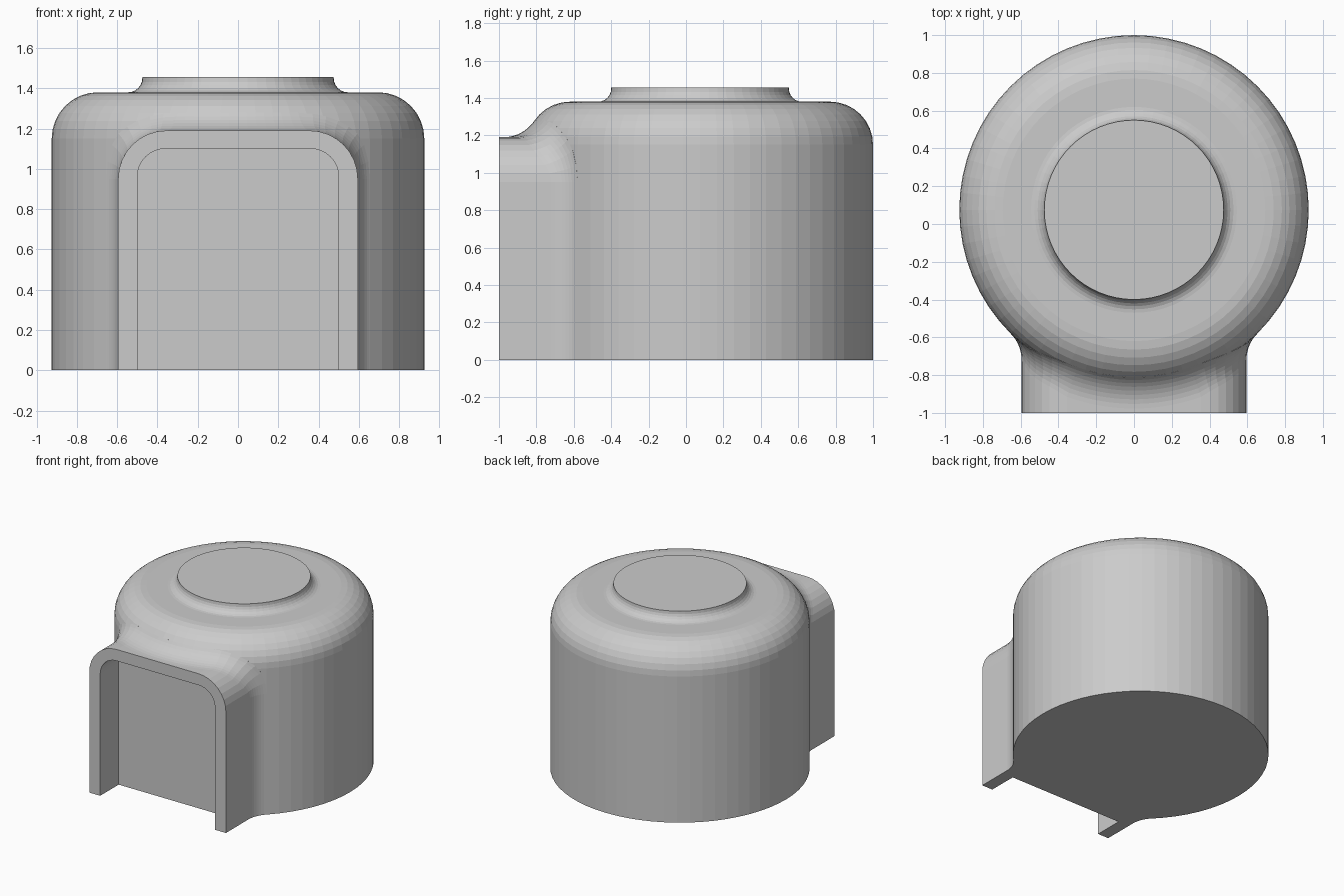
import bpy, bmesh
from math import sin, cos, pi, sqrt
from mathutils import Vector

if "Cube" in bpy.data.objects:
    bpy.data.objects.remove(bpy.data.objects["Cube"])

CY = 0.075                  # body axis position in y
R, H, EDGE = 0.925, 1.38, 0.23   # body radius, shoulder height, rounded edge
BLEND = 0.2                 # blend radius between body and porch


def loft(name, rings):
    """Closed solid through a list of equally long point loops."""
    bm = bmesh.new()
    loops = [[bm.verts.new(p) for p in ring] for ring in rings]
    n = len(loops[0])
    for a, b in zip(loops, loops[1:]):
        for i in range(n):
            j = (i + 1) % n
            bm.faces.new((a[i], a[j], b[j], b[i]))
    bm.faces.new(loops[0])
    bm.faces.new(loops[-1])
    bmesh.ops.recalc_face_normals(bm, faces=bm.faces)
    mesh = bpy.data.meshes.new(name)
    bm.to_mesh(mesh)
    bm.free()
    ob = bpy.data.objects.new(name, mesh)
    bpy.context.collection.objects.link(ob)
    return ob


def arch(w, h, r, base=0.0, flat=14, seg=8):
    """Round-cornered doorway outline as (x, z, normal x, normal z)."""
    pts = [(w, base, 1, 0)]
    for i in range(seg + 1):
        a = pi / 2 * i / seg
        pts.append((w - r + r * cos(a), h - r + r * sin(a), cos(a), sin(a)))
    for i in range(1, flat):
        pts.append(((w - r) * (1 - 2 * i / flat), h, 0, 1))
    for i in range(seg + 1):
        a = pi / 2 * (1 + i / seg)
        pts.append((-w + r + r * cos(a), h - r + r * sin(a), cos(a), sin(a)))
    pts.append((-w, base, -1, 0))
    return pts


def boolean(ob, other, op):
    mod = ob.modifiers.new(op, 'BOOLEAN')
    mod.object, mod.operation, mod.solver = other, op, 'EXACT'
    bpy.context.view_layer.objects.active = ob
    bpy.ops.object.modifier_apply(modifier=mod.name)
    bpy.data.objects.remove(other)


# Round body with soft shoulder and raised lid disc
profile = [(R, 0)]
for i in range(9):
    a = pi / 2 * i / 8
    profile.append((R - EDGE + EDGE * cos(a), H - EDGE + EDGE * sin(a)))
for i in range(7):
    a = pi / 2 * i / 6
    profile.append((0.545 - 0.07 * sin(a), H + 0.07 - 0.07 * cos(a)))
profile.append((0.475, 1.455))
SIDES = 64
body = loft("body", [[(r * cos(2 * pi * k / SIDES), CY + r * sin(2 * pi * k / SIDES), z)
                      for k in range(SIDES)] for r, z in profile])

# Front porch, flowing into the body along a rolling-ball fillet
outline = arch(0.595, 1.19, 0.24)
STEPS = 8
rings = [[] for _ in range(STEPS + 3)]
core_r, core_z = R - EDGE, H - EDGE
for x, z, nx, nz in outline:
    cx, cz = x + BLEND * nx, z + BLEND * nz
    up = max(0.0, cz - core_z)
    reach = core_r + sqrt((EDGE + BLEND) ** 2 - up ** 2)
    c = Vector((cx, CY - sqrt(reach ** 2 - cx ** 2), cz))
    core = Vector((cx * core_r / reach, CY + (c.y - CY) * core_r / reach, min(cz, core_z)))
    start, end = Vector((-nx, 0, -nz)), (core - c).normalized()
    rings[0].append((x, -1, z))
    for s in range(STEPS + 1):
        rings[s + 1].append(c + BLEND * start.slerp(end, s / STEPS))
    rings[-1].append((x * 0.8, -0.3, z * 0.9))
porch = loft("porch", rings)
boolean(body, porch, 'UNION')

# Doorway recess, open at the front and below
recess = loft("recess_cutter", [[(x, y, z) for x, z, _, _ in arch(0.5, 1.1, 0.14, -0.2)]
                                for y in (-1.2, -0.77)])
recess.hide_render = True
boolean(body, recess, 'DIFFERENCE')
body.name = "domed_body_with_doorway"
